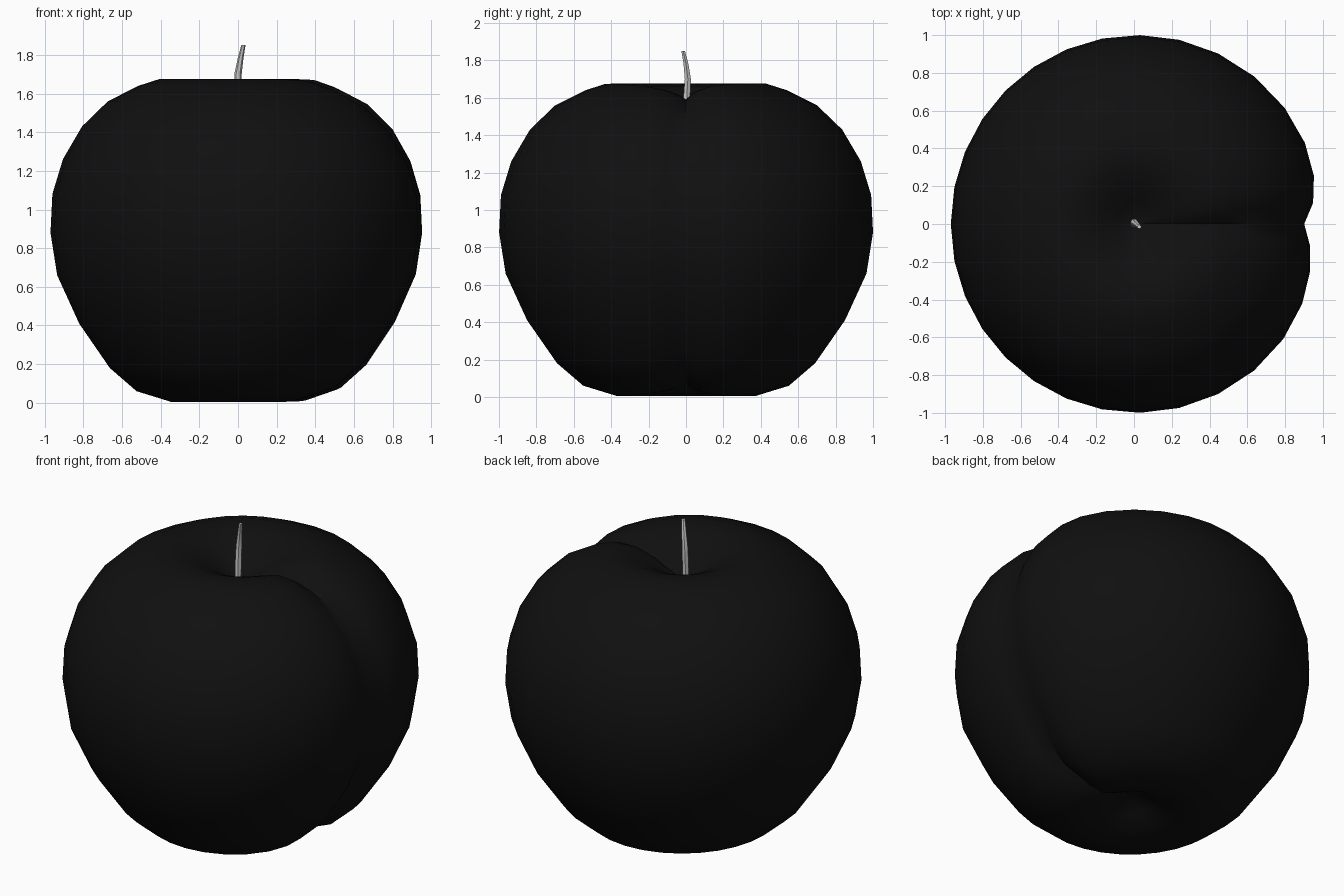
import bpy
import bmesh
from math import cos, sin, exp, pi, radians, degrees
from mathutils import Vector

if "Cube" in bpy.data.objects:
    bpy.data.objects.remove(bpy.data.objects["Cube"])


def material(name, value):
    mat = bpy.data.materials.new(name)
    mat.use_nodes = True
    colour = (value, value, value, 1)
    mat.diffuse_color = colour
    mat.node_tree.nodes["Principled BSDF"].inputs["Base Color"].default_value = colour
    return mat


def loft(name, rings, mat, angle):
    """Skin a list of vertex rings; each end closes on its own centre."""
    bm = bmesh.new()
    loops = [[bm.verts.new(p) for p in ring] for ring in rings]
    n = len(loops[0])
    for low, high in zip(loops, loops[1:]):
        for i in range(n):
            j = (i + 1) % n
            bm.faces.new((low[i], low[j], high[j], high[i]))
    for loop in (loops[0], loops[-1]):
        centre = sum((v.co for v in loop), Vector()) / n
        tip = bm.verts.new(centre)
        for i in range(n):
            bm.faces.new((loop[i], loop[(i + 1) % n], tip))
    bmesh.ops.recalc_face_normals(bm, faces=bm.faces)
    mesh = bpy.data.meshes.new(name)
    bm.to_mesh(mesh)
    bm.free()
    mesh.materials.append(mat)
    obj = bpy.data.objects.new(name, mesh)
    bpy.context.collection.objects.link(obj)
    bpy.ops.object.select_all(action="DESELECT")
    obj.select_set(True)
    bpy.context.view_layer.objects.active = obj
    bpy.ops.object.shade_smooth_by_angle(angle=radians(angle))
    return obj


# Fruit body: lathe profile (radius, height) with a dimple at each end
PROFILE = [(0.04, 0.12), (0.12, 0.08), (0.23, 0.02), (0.37, 0.005), (0.55, 0.06),
           (0.69, 0.18), (0.85, 0.41), (0.965, 0.66), (1.0, 0.88), (0.99, 1.08),
           (0.935, 1.26), (0.835, 1.43), (0.70, 1.56), (0.54, 1.64), (0.43, 1.675),
           (0.31, 1.66), (0.20, 1.61), (0.11, 1.55), (0.04, 1.51)]
SEGMENTS = 32
MIDDLE = 0.85


def body_point(radius, height, step):
    # A vertical crease on the +x side pulls the surface in and gathers the edges
    turn = step * 360 / SEGMENTS - 180
    turn *= 1 - 0.42 * exp(-(turn / 45) ** 2)
    width = 10 if turn >= 0 else 17
    pull = 1 - 0.11 * exp(-abs(turn) / width) * min(1, radius / 0.4)
    a = radians(turn)
    return (0.02 + radius * pull * cos(a) * 0.99,
            radius * pull * sin(a),
            MIDDLE + (height - MIDDLE) * pull)


loft("fruit_body",
     [[body_point(r, z, s) for s in range(SEGMENTS)] for r, z in PROFILE],
     material("near_black", 0.005), 60)

# Stem: bent, tapering six-sided rod (x, y, z, radius)
PATH = [(0, 0, 1.48, 0.02), (0, 0.005, 1.62, 0.02), (0, 0.01, 1.70, 0.019),
        (0.013, 0, 1.78, 0.015), (0.028, -0.015, 1.85, 0.011)]
loft("stem",
     [[(x + r * cos(i * pi / 3), y + r * sin(i * pi / 3), z) for i in range(6)]
      for x, y, z, r in PATH],
     material("light_grey", 0.6), 40)
